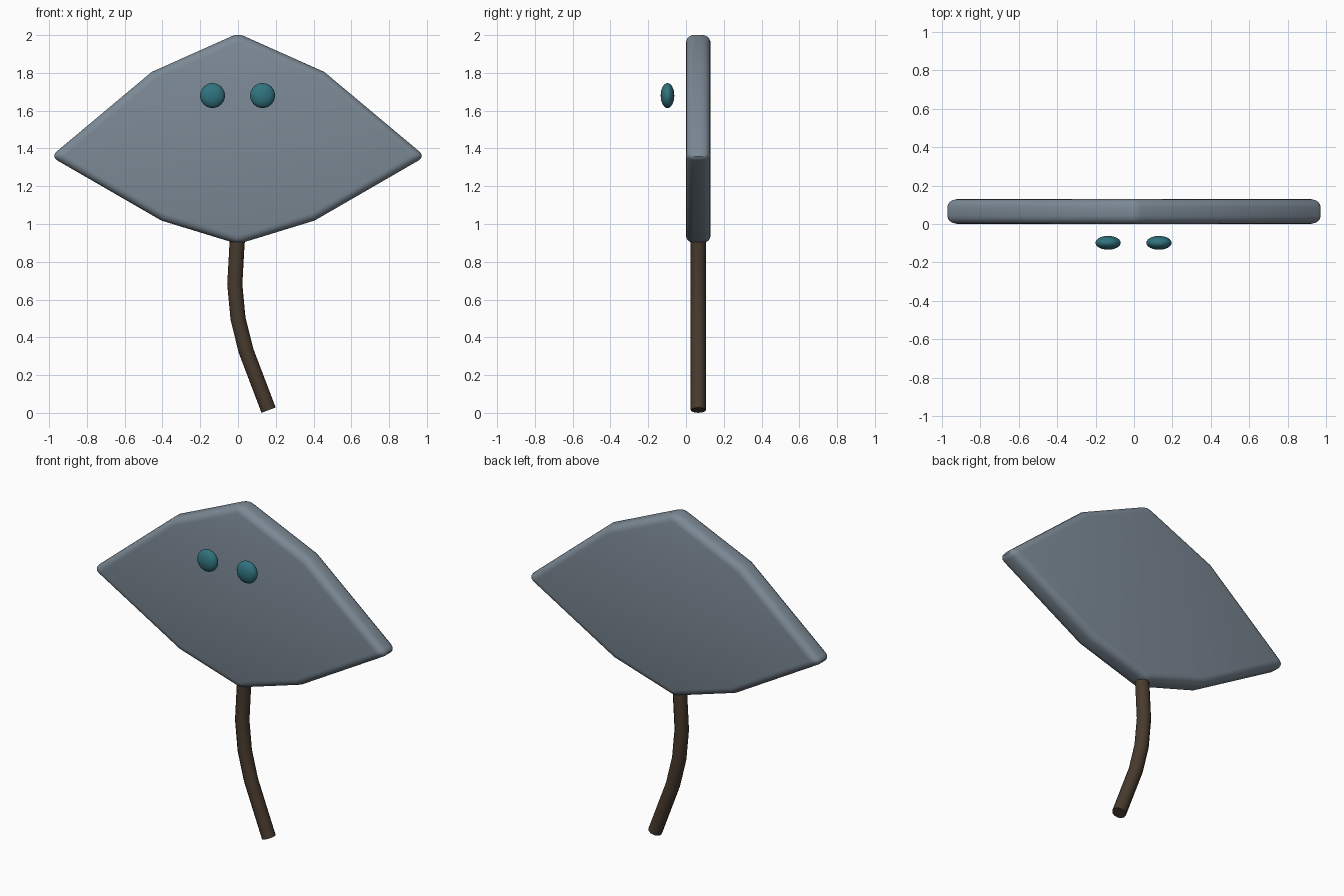
import bpy, bmesh, math

if "Cube" in bpy.data.objects:
    bpy.data.objects.remove(bpy.data.objects["Cube"])


def paint(obj, name, rgb):
    mat = bpy.data.materials.new(name)
    mat.diffuse_color = (*rgb, 1.0)
    mat.use_nodes = True
    mat.node_tree.nodes["Principled BSDF"].inputs["Base Color"].default_value = mat.diffuse_color
    obj.data.materials.append(mat)


def activate(obj):
    bpy.ops.object.select_all(action='DESELECT')
    obj.select_set(True)
    bpy.context.view_layer.objects.active = obj


# Flat winged body: half outline mirrored, extruded in y, edges rounded
half = [(0.0, 2.009), (0.457, 1.805), (0.992, 1.357), (0.405, 1.018), (0.0, 0.894)]
outline = half + [(-x, z) for x, z in reversed(half[1:-1])]
bm = bmesh.new()
face = bm.faces.new([bm.verts.new((x, 0.0, z)) for x, z in outline])
ext = bmesh.ops.extrude_face_region(bm, geom=[face])
new_verts = [g for g in ext["geom"] if isinstance(g, bmesh.types.BMVert)]
bmesh.ops.translate(bm, verts=new_verts, vec=(0, 0.13, 0))
bmesh.ops.recalc_face_normals(bm, faces=bm.faces[:])
mesh = bpy.data.meshes.new("body")
bm.to_mesh(mesh)
bm.free()
body = bpy.data.objects.new("body", mesh)
bpy.context.collection.objects.link(body)
bevel = body.modifiers.new("round_edges", 'BEVEL')
bevel.width = 0.042
bevel.segments = 4
bevel.limit_method = 'ANGLE'
bevel.angle_limit = math.radians(30)
activate(body)
bpy.ops.object.modifier_apply(modifier="round_edges")
bpy.ops.object.shade_smooth_by_angle(angle=math.radians(30))
paint(body, "slate_blue", (0.20, 0.25, 0.30))

# Curved tail: round tube with capped ends
path = [(0.0, 0.95), (-0.006, 0.88), (-0.017, 0.68), (0.0, 0.50), (0.042, 0.33), (0.162, 0.0145)]
curve = bpy.data.curves.new("tail", 'CURVE')
curve.dimensions = '3D'
curve.bevel_depth = 0.04
curve.bevel_resolution = 4
curve.use_fill_caps = True
spline = curve.splines.new('POLY')
spline.points.add(len(path) - 1)
for point, (x, z) in zip(spline.points, path):
    point.co = (x, 0.065, z, 1.0)
tail = bpy.data.objects.new("tail", curve)
bpy.context.collection.objects.link(tail)
activate(tail)
bpy.ops.object.convert(target='MESH')
tail = bpy.context.view_layer.objects.active
bpy.ops.object.shade_smooth_by_angle(angle=math.radians(40))
paint(tail, "dark_brown", (0.065, 0.043, 0.027))

# Pair of flattened eyes floating ahead of the body
for side, x in (("left", -0.135), ("right", 0.13)):
    bpy.ops.mesh.primitive_uv_sphere_add(segments=24, ring_count=16, radius=1,
                                         location=(x, -0.098, 1.68))
    eye = bpy.context.object
    eye.name = "eye_" + side
    eye.scale = (0.066, 0.036, 0.066)
    bpy.ops.object.transform_apply(location=False, rotation=False, scale=True)
    bpy.ops.object.shade_smooth()
    paint(eye, "teal_" + side, (0.03, 0.17, 0.21))
